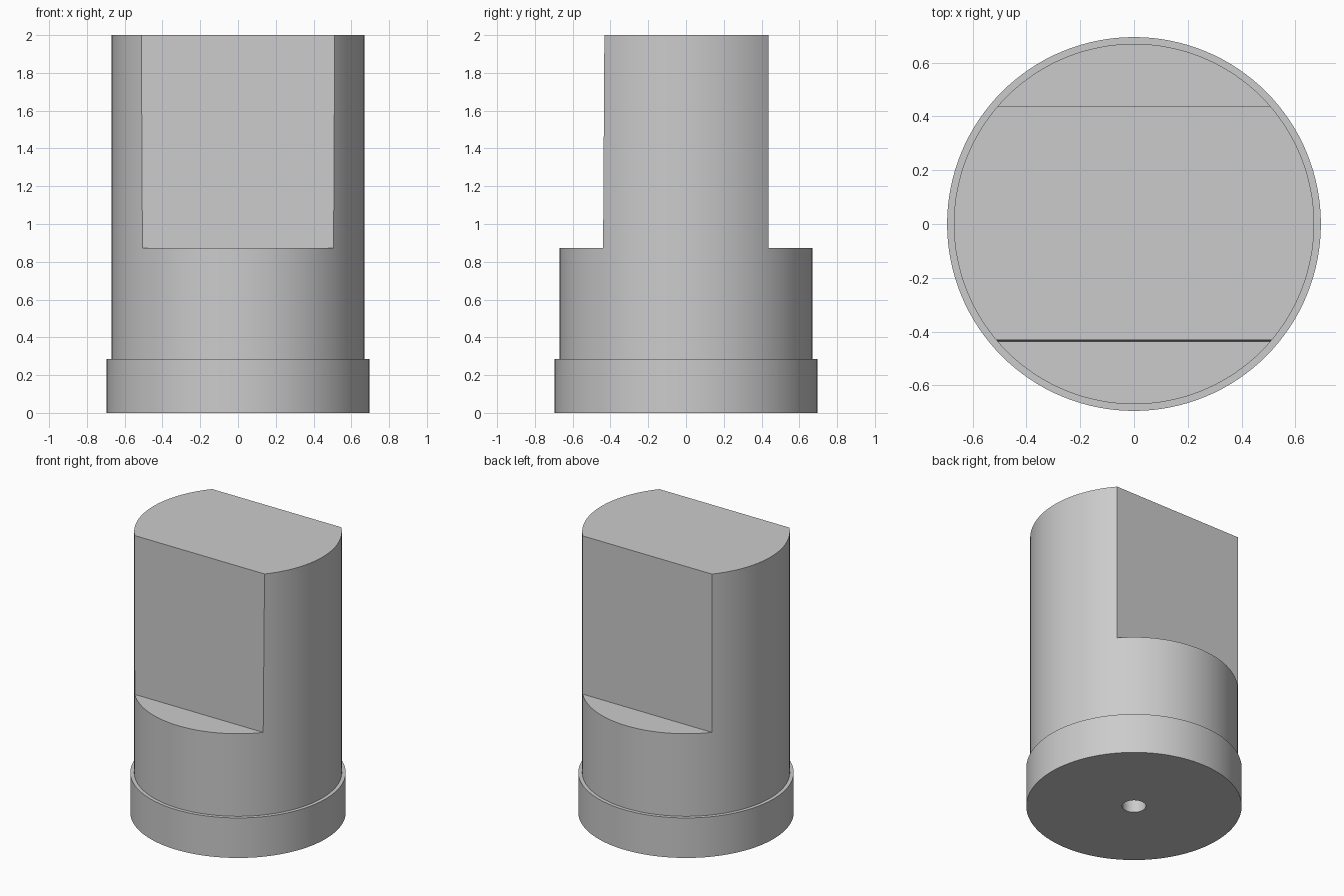
import bpy, bmesh, math

cube = bpy.data.objects.get("Cube")
if cube:
    bpy.data.objects.remove(cube, do_unlink=True)

grey = bpy.data.materials.new("plain grey")
grey.use_nodes = True
colour = (0.6, 0.6, 0.6, 1)
grey.diffuse_color = colour
for node in grey.node_tree.nodes:
    if node.type == "BSDF_PRINCIPLED":
        node.inputs["Base Color"].default_value = colour

SHOULDER = 0.873
HEIGHT = 2.0


def add_object(name, bm):
    bm.normal_update()
    bmesh.ops.recalc_face_normals(bm, faces=bm.faces)
    mesh = bpy.data.meshes.new(name)
    bm.to_mesh(mesh)
    bm.free()
    mesh.materials.append(grey)
    obj = bpy.data.objects.new(name, mesh)
    bpy.context.collection.objects.link(obj)
    return obj


# Turned post: blind hole below, base collar, plain shaft
profile = [(0, 0.5), (0.077, 0.5), (0.077, 0), (0.695, 0), (0.695, 0.285),
           (0.67, 0.285), (0.67, HEIGHT), (0, HEIGHT)]
bm = bmesh.new()
verts = [bm.verts.new((r, 0, z)) for r, z in profile]
edges = [bm.edges.new(pair) for pair in zip(verts, verts[1:])]
bmesh.ops.spin(bm, geom=verts + edges, cent=(0, 0, 0), axis=(0, 0, 1),
               angle=math.tau, steps=128)
bmesh.ops.remove_doubles(bm, verts=bm.verts, dist=0.0001)
bmesh.ops.dissolve_degenerate(bm, edges=bm.edges, dist=0.0001)
post = add_object("flatted_post", bm)


def flat_cutter(name, side, low_y, top_y):
    """Block that mills one flat down to the shoulder."""
    bm = bmesh.new()
    bmesh.ops.create_cube(bm, size=2)
    for v in bm.verts:
        upper = v.co.z > 0
        inner = v.co.y * side < 0
        v.co.z = HEIGHT + 0.2 if upper else SHOULDER
        v.co.y = side * ((top_y if upper else low_y) if inner else 1)
    return add_object(name, bm)


# Front and back flats
cutters = [flat_cutter("front_flat_cutter", -1, 0.439, 0.431),
           flat_cutter("back_flat_cutter", 1, 0.436, 0.436)]
bpy.ops.object.select_all(action="DESELECT")
bpy.context.view_layer.objects.active = post
post.select_set(True)
for cutter in cutters:
    cutter.hide_render = True
    cut = post.modifiers.new(cutter.name, "BOOLEAN")
    cut.operation = "DIFFERENCE"
    cut.solver = "EXACT"
    cut.object = cutter
    bpy.ops.object.modifier_apply(modifier=cut.name)
    bpy.data.objects.remove(cutter, do_unlink=True)

bpy.ops.object.shade_smooth_by_angle(angle=math.radians(30))
